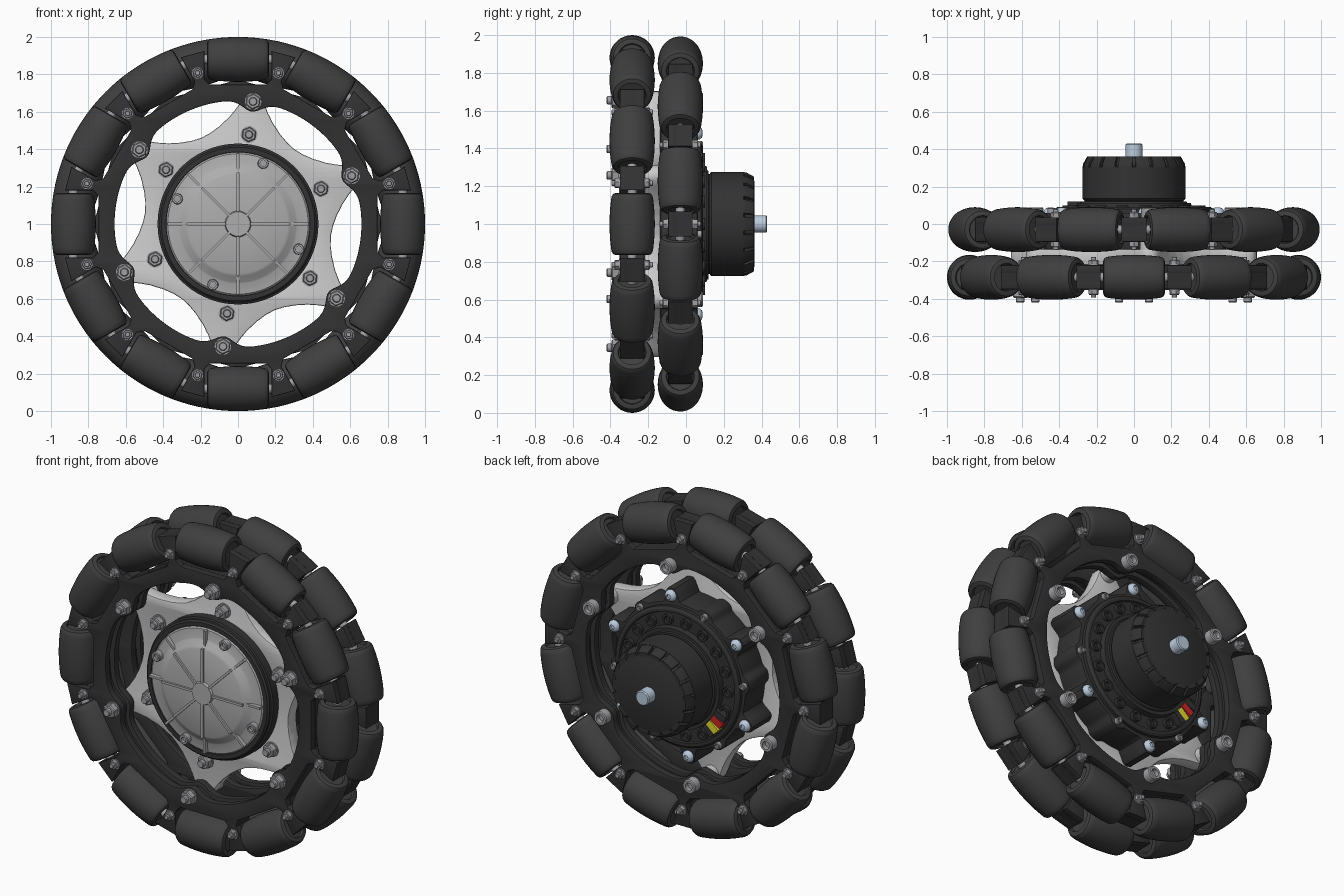
import bpy, bmesh
from math import sin, cos, pi, radians, exp
from mathutils import Matrix

if "Cube" in bpy.data.objects:
    bpy.data.objects.remove(bpy.data.objects["Cube"])

def material(name, c):
    m = bpy.data.materials.new(name)
    m.diffuse_color = (*c, 1)
    m.use_nodes = True
    m.node_tree.nodes["Principled BSDF"].inputs["Base Color"].default_value = m.diffuse_color
    return m

RUBBER = material("rubber", (0.05, 0.05, 0.05))
BLACK = material("black_plastic", (0.032, 0.032, 0.033))
SILVER = material("silver", (0.58, 0.58, 0.60))
CAST = material("cast_grey", (0.42, 0.42, 0.42))
STEEL = material("bolt_steel", (0.36, 0.36, 0.38))
BLUE = material("pale_screw", (0.50, 0.60, 0.72))
RED = material("red", (0.6, 0.02, 0.02))
YELLOW = material("yellow", (0.8, 0.7, 0.03))

def finish(me, mat):
    me.materials.clear()
    me.materials.append(mat)
    me.shade_smooth()
    me.set_sharp_from_angle(angle=radians(32))
    return me

def lathe(name, mat, *parts):
    """Mesh from (profile [(r, y)...], segments, closed) revolved about Y."""
    bm = bmesh.new()
    for prof, seg, closed in parts:
        rings = [[bm.verts.new((r * cos(2 * pi * k / seg), y, r * sin(2 * pi * k / seg)))
                  for k in range(seg)] for r, y in prof]
        n = len(rings)
        for i in range(n if closed else n - 1):
            a, b = rings[i], rings[(i + 1) % n]
            for k in range(seg):
                j = (k + 1) % seg
                bm.faces.new((a[k], a[j], b[j], b[k]))
    bmesh.ops.remove_doubles(bm, verts=bm.verts, dist=1e-5)
    bmesh.ops.recalc_face_normals(bm, faces=bm.faces)
    me = bpy.data.meshes.new(name)
    bm.to_mesh(me)
    bm.free()
    return finish(me, mat)

def box(name, mat, sx, sy, sz):
    bm = bmesh.new()
    bmesh.ops.create_cube(bm, size=1, matrix=Matrix.Diagonal((sx, sy, sz, 1)))
    me = bpy.data.meshes.new(name)
    bm.to_mesh(me)
    bm.free()
    return finish(me, mat)

def plate(name, mat, loops, y0, y1, bevel=0.0):
    """Flat outline(s) in the wheel plane, extruded from y0 to y1."""
    cu = bpy.data.curves.new(name, 'CURVE')
    cu.dimensions, cu.fill_mode = '2D', 'BOTH'
    cu.extrude, cu.bevel_depth, cu.offset = (y1 - y0) / 2 - bevel, bevel, -bevel
    cu.bevel_resolution = 1
    for pts in loops:
        s = cu.splines.new('POLY')
        s.points.add(len(pts) - 1)
        for p, (x, z) in zip(s.points, pts):
            p.co = (x, z, 0, 1)
        s.use_cyclic_u = True
    tmp = bpy.data.objects.new(name + "_curve", cu)
    bpy.context.collection.objects.link(tmp)
    dg = bpy.context.evaluated_depsgraph_get()
    me = bpy.data.meshes.new_from_object(tmp.evaluated_get(dg))
    bpy.data.objects.remove(tmp)
    bm = bmesh.new()
    bm.from_mesh(me)
    bmesh.ops.remove_doubles(bm, verts=bm.verts, dist=1e-5)
    bmesh.ops.recalc_face_normals(bm, faces=bm.faces)
    bm.transform(Matrix.Translation((0, (y0 + y1) / 2, 0)) @ Matrix.Rotation(pi / 2, 4, 'X'))
    bm.to_mesh(me)
    bm.free()
    return finish(me, mat)

def place(name, me, deg=0, r=0, y=0, local=Matrix()):
    """Put a mesh at polar position (deg, r) on the wheel axis at height 1."""
    ob = bpy.data.objects.new(name, me)
    ob.matrix_world = (Matrix.Translation((0, y, 1)) @ Matrix.Rotation(-radians(deg), 4, 'Y')
                       @ Matrix.Translation((r, 0, 0)) @ local)
    bpy.context.collection.objects.link(ob)

def polar(f, n):
    return [(f(360 * k / n) * cos(2 * pi * k / n), f(360 * k / n) * sin(2 * pi * k / n)) for k in range(n)]

def off(deg, step=60, phase=83):
    """Angular distance to the nearest spoke."""
    return abs((deg - phase + step / 2) % step - step / 2)

FLIP = Matrix.Rotation(pi, 4, 'Z')
TANGENT = Matrix.Rotation(pi / 2, 4, 'X')
SPOKES = [83 + 60 * k for k in range(6)]

# Shared fasteners, pointing to -y
nut = lathe("nut", STEEL,
            ([(0, 0), (1.15, 0), (1.15, -.2), (0, -.2)], 20, False),
            ([(0, -.2), (1.05, -.2), (1.05, -.95), (.9, -1.1), (0, -1.1)], 6, False),
            ([(0, -1.1), (.55, -1.1), (.55, -1.6), (.45, -1.7), (0, -1.7)], 16, False))
socket = lathe("socket_head", STEEL,
               ([(0, 0), (1, 0), (1, -1.1), (.88, -1.25), (.55, -1.25), (.55, -.6), (0, -.6)], 20, False))
dome = lathe("dome_screw", BLUE,
             ([(0, 0), (1, 0), (.95, -.35), (.7, -.65), (.4, -.75), (.4, -.45), (0, -.45)], 18, False))

def S(v):
    return Matrix.Scale(v, 4)

# Barrel rollers: outside follows the unit wheel circle, rounded ends
side = [((1 - t * t) ** .5 - .88, t) for t in (-.13, -.09, -.045, 0, .045, .09, .13)]
end = [(.03, .152), (.07, .152), (.075, .165), (.085, .165), (.1, .16), (.108, .148)]
roller = lathe("roller", RUBBER,
               ([(0, -.152)] + [(r, -t) for r, t in end] + side + end[::-1] + [(end[0][0], .152), (0, .152)], 36, False))
pin = lathe("roller_pin", STEEL, ([(0, -.2), (.025, -.2), (.025, .2), (0, .2)], 12, False))

# Rim outlines
def rim_outer(phase):
    pts = []
    for k in range(12):
        a = radians(phase + 30 * k)
        for t, r in ((-.18, .925), (-.18, .775), (-.15, .745), (.15, .745), (.18, .775), (.18, .925)):
            pts.append((r * cos(a) - t * sin(a), r * sin(a) + t * cos(a)))
    return pts

rim_inner = polar(lambda d: .66 - .055 * exp(-(off(d) / 6.5) ** 2), 180)
core_inner = polar(lambda d: .69 - .06 * exp(-(off(d) / 6.5) ** 2), 120)

# Two staggered roller rows
for row, yc, phase in (("front", -.285, 0), ("rear", -.03, 15)):
    outer = rim_outer(phase)
    for side_name, d in (("a", -.043), ("b", .043)):
        place(f"{row}_rim_plate_{side_name}",
              plate("rim_plate", BLACK, [outer, rim_inner], yc + d - .022, yc + d + .022, .005))
    place(f"{row}_rim_core", plate("rim_core", BLACK, [outer, core_inner], yc - .024, yc + .024))
    for k in range(12):
        a = phase + 30 * k
        place(f"{row}_roller", roller, a, .88, yc, TANGENT)
        place(f"{row}_roller_pin", pin, a, .88, yc, TANGENT)
        place(f"{row}_bracket_nut", nut, a + 15, .836, yc - .065, S(.026))
        place(f"{row}_bracket_bolt", nut, a + 15, .836, yc + .065, FLIP @ S(.026))

# Star-shaped spider with curved arms
def star(d):
    table = [(0, .71), (3, .70), (5.5, .655), (8, .615), (12, .57), (18, .53), (24, .508), (30, .50)]
    o = off(d)
    for (a, ra), (b, rb) in zip(table, table[1:]):
        if o <= b:
            return ra + (rb - ra) * (o - a) / (b - a)
    return .50

bore = polar(lambda d: .38, 64)
place("spider", plate("spider", SILVER, [polar(star, 240), bore], -.219, -.135, .008))
spacer = lathe("arm_spacer", SILVER, ([(0, -.14), (.05, -.14), (.05, -.094), (0, -.094)], 24, False))
for a in SPOKES:
    place("arm_spacer", spacer, a, .66)
    place("arm_nut", nut, a, .66, -.35, S(.041))
    place("arm_bolt_head", socket, a, .66, .035, FLIP @ S(.043))
    place("spider_nut", nut, a, .482, -.219, S(.039))
    place("flange_screw", dome, a, .485, .06, FLIP @ S(.036))
    place("flange_small_bolt", socket, a + 30, .445, .06, FLIP @ S(.02))

# Front hub: dark ring and ribbed grey cap
place("hub_ring", lathe("hub_ring", BLACK, ([(.38, -.2), (.43, -.2), (.43, -.27), (.42, -.275), (.42, -.29),
      (.41, -.3), (.385, -.3), (.38, -.29)], 72, True)))
place("hub_cap", lathe("hub_cap", CAST, ([(0, -.1), (.384, -.1), (.384, -.295), (.375, -.303), (.32, -.308), (.31, -.312),
      (.28, -.335), (.265, -.342), (.07, -.342), (.065, -.356), (0, -.356)], 72, False)))
rib_in = box("cap_rib_inner", CAST, .21, .02, .014)
rib_out = box("cap_rib_outer", CAST, .105, .03, .014)
for k in range(8):
    place("cap_rib_inner", rib_in, 45 * k, .17, -.344)
    place("cap_rib_outer", rib_out, 45 * k, .325, -.315)
for k in range(4):
    place("cap_screw", socket, 67.5 + 90 * k, .352, -.304, S(.03))

# Rear flange: lobed plate with stepped, holed rings
def lobes(d):
    return .445 + .085 * exp(-(off(d) / 5.5) ** 4) + .03 * exp(-(off(d, 60, 113) / 6) ** 4)

place("rear_flange", plate("rear_flange", BLACK, [polar(lobes, 240), polar(lambda d: .3, 48)], -.135, .06, .006))
place("flange_step", lathe("flange_step", BLACK, ([(0, -.1), (.425, -.1), (.425, .08), (.41, .09), (.395, .09),
      (.39, .078), (.31, .078), (.305, .112), (.285, .112), (.28, .12), (0, .12)], 72, False)))
eyelet = lathe("flange_eyelet", BLACK, ([(.02, .07), (.02, .1), (.032, .1), (.032, .07)], 16, True))
for k in range(18):
    if k != 11:
        place("flange_eyelet", eyelet, 20 * k, .35)

# Motor can with notched end, and shaft
place("motor_can", lathe("motor_can", BLACK, ([(0, .1), (.262, .1), (.265, .125), (.276, .135), (.276, .305),
      (.252, .312), (.235, .357), (.225, .362), (0, .362)], 64, False)))
lug = []
for a in [radians(-8 + 16 * i / 4) for i in range(5)]:
    lug.append(a)
bm = bmesh.new()
sections = [[bm.verts.new((r * cos(a), y, r * sin(a)))
             for r, y in ((.22, .3), (.275, .3), (.273, .32), (.25, .361), (.22, .361))] for a in lug]
for s, t in zip(sections, sections[1:]):
    for i in range(5):
        bm.faces.new((s[i], s[(i + 1) % 5], t[(i + 1) % 5], t[i]))
bm.faces.new(sections[0])
bm.faces.new(sections[-1])
bmesh.ops.recalc_face_normals(bm, faces=bm.faces)
lug_mesh = bpy.data.meshes.new("can_lug")
bm.to_mesh(lug_mesh)
bm.free()
finish(lug_mesh, BLACK)
for k in range(18):
    place("can_lug", lug_mesh, 20 * k)
place("shaft", lathe("shaft", BLUE, ([(0, .3), (.046, .3), (.046, .424), (.04, .43), (0, .43)], 28, False)))

# Cable connector on the rear
for name, mat, d in (("connector_black", BLACK, 227), ("connector_yellow", YELLOW, 221), ("connector_red", RED, 212.5),
                     ("connector_end", BLACK, 205)):
    place(name, box(name, mat, .075, .05, .04), d, .345, .095)
